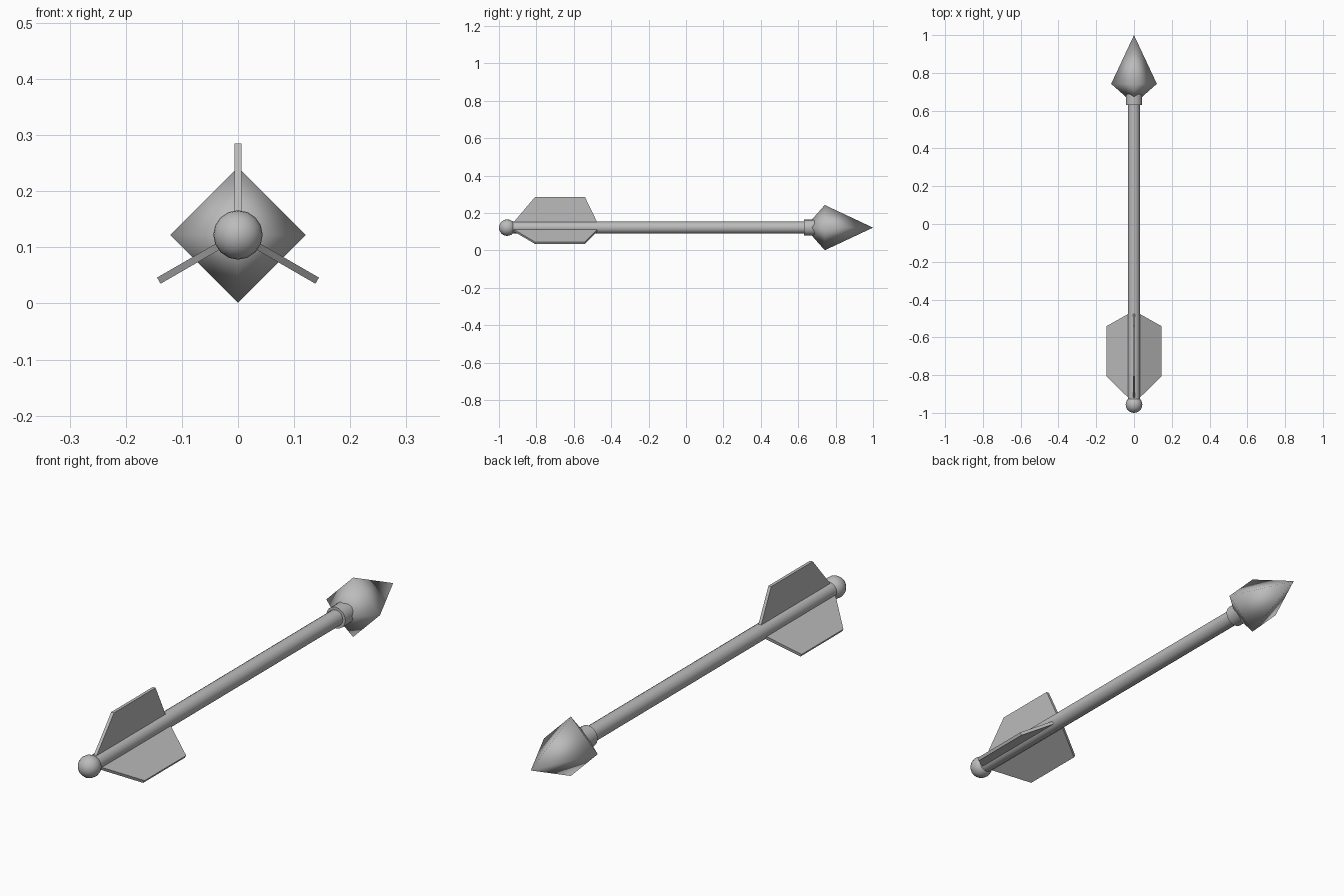
import bpy
import bmesh
import math
from mathutils import Matrix, Vector

cube = bpy.data.objects.get("Cube")
if cube:
    bpy.data.objects.remove(cube, do_unlink=True)

AXIS_Z = 0.122

grey = bpy.data.materials.new("plain_grey")
grey.use_nodes = True
GREY = (0.5, 0.5, 0.5, 1)
grey.diffuse_color = GREY
grey.node_tree.nodes["Principled BSDF"].inputs["Base Color"].default_value = GREY


def finish(bm, name):
    """Turn a bmesh into an object lying on the arrow's axis."""
    bmesh.ops.recalc_face_normals(bm, faces=bm.faces)
    mesh = bpy.data.meshes.new(name)
    bm.to_mesh(mesh)
    bm.free()
    mesh.materials.append(grey)
    obj = bpy.data.objects.new(name, mesh)
    obj.location.z = AXIS_Z
    bpy.context.collection.objects.link(obj)
    return obj


def smooth(obj, angle):
    bpy.ops.object.select_all(action="DESELECT")
    obj.select_set(True)
    bpy.context.view_layer.objects.active = obj
    bpy.ops.object.shade_smooth_by_angle(angle=math.radians(angle))


def lathe(name, profile, sides, angle):
    """Sweep (y, radius) points around the y axis; zero radius closes to a point."""
    bm = bmesh.new()
    rings = []
    for y, r in profile:
        count = sides if r > 0 else 1
        turns = [math.tau * i / sides for i in range(count)]
        rings.append([bm.verts.new((r * math.cos(t), y, r * math.sin(t))) for t in turns])
    for a, b in zip(rings, rings[1:]):
        for i in range(sides):
            j = (i + 1) % sides
            corners = [a[i % len(a)], a[j % len(a)], b[j % len(b)], b[i % len(b)]]
            bm.faces.new(list(dict.fromkeys(corners)))
    for ring in (rings[0], rings[-1]):
        if len(ring) > 1:
            bm.faces.new(ring)
    obj = finish(bm, name)
    smooth(obj, angle)
    return obj


# Shaft and the collar that holds the head
lathe("shaft", [(-0.95, 0.032), (0.66, 0.032)], 16, 40)
lathe("head_collar", [(0.63, 0.043), (0.70, 0.043)], 16, 40)

# Four-sided head, softly shaded over its edges
lathe("arrow_head", [(0.635, 0), (0.742, 0.121), (1.0, 0)], 4, 180)

# Round nock at the tail
bm = bmesh.new()
bmesh.ops.create_uvsphere(bm, u_segments=16, v_segments=12, radius=0.044,
                          matrix=Matrix.Translation((0, -0.956, 0))
                          @ Matrix.Rotation(math.pi / 2, 4, "X"))
smooth(finish(bm, "nock"), 40)

# Three flat vanes spaced evenly about the shaft
HALF = 0.0063
OUTLINE = [(-0.925, 0.025), (-0.808, 0.163), (-0.54, 0.163), (-0.473, 0.025)]
for k, name in enumerate(("top_vane", "left_vane", "right_vane")):
    bm = bmesh.new()
    face = bm.faces.new([bm.verts.new((-HALF, y, r)) for y, r in OUTLINE])
    grown = bmesh.ops.extrude_face_region(bm, geom=[face], use_keep_orig=True)
    moved = [v for v in grown["geom"] if isinstance(v, bmesh.types.BMVert)]
    bmesh.ops.translate(bm, vec=Vector((2 * HALF, 0, 0)), verts=moved)
    vane = finish(bm, name)
    vane.rotation_euler.y = math.tau * k / 3
